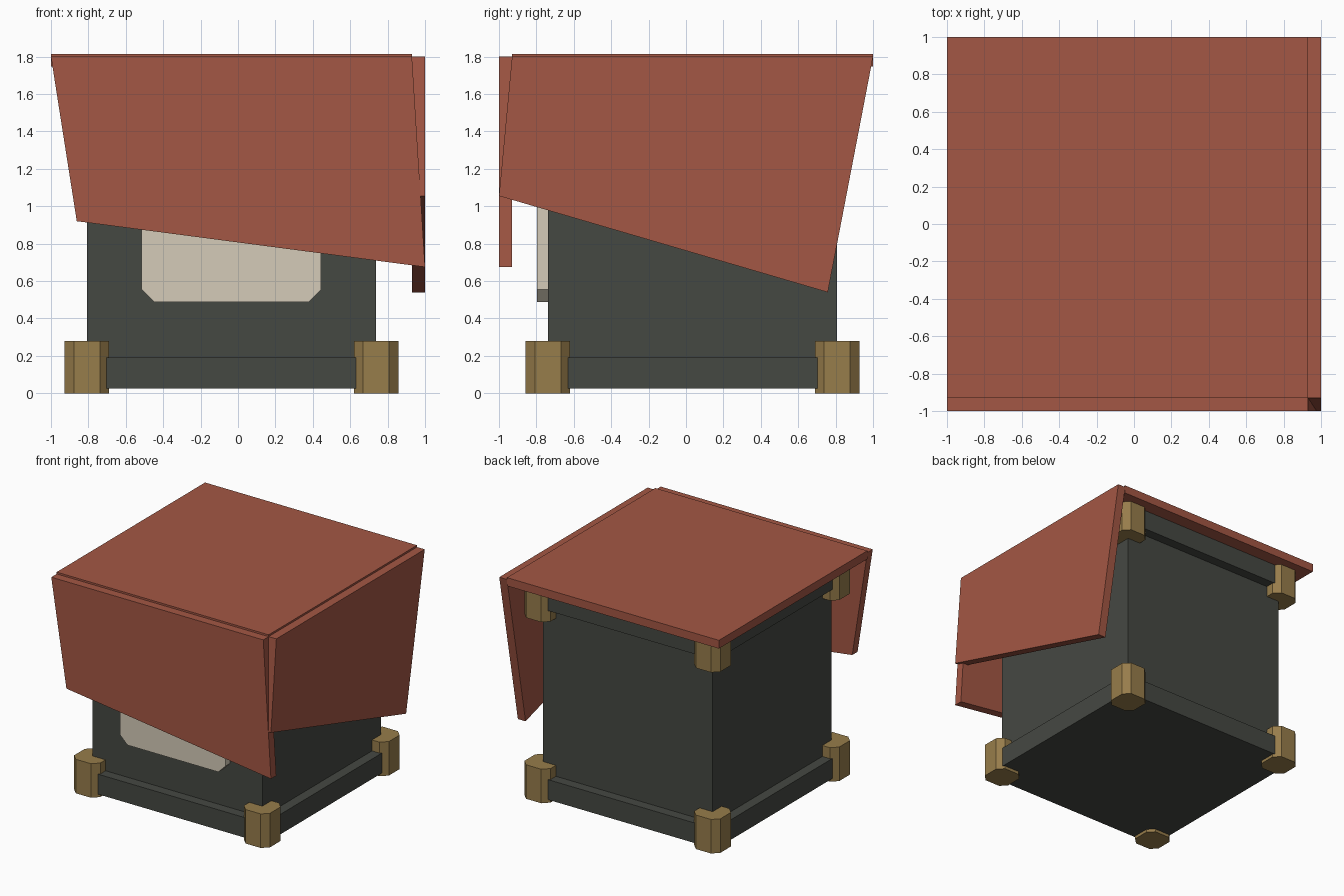
import bpy, bmesh
from mathutils import Vector

if "Cube" in bpy.data.objects:
    bpy.data.objects.remove(bpy.data.objects["Cube"])

CX, CY, H = -0.035, 0.035, 1.77      # crate centre and height


def material(name, rgb):
    m = bpy.data.materials.new(name)
    m.diffuse_color = (*rgb, 1)
    m.use_nodes = True
    m.node_tree.nodes["Principled BSDF"].inputs["Base Color"].default_value = m.diffuse_color
    return m


CLOTH = material("red_cloth", (0.37, 0.095, 0.058))
DARK = material("dark_panel", (0.06, 0.065, 0.055))
BRASS = material("brass", (0.31, 0.205, 0.07))
CREAM = material("cream", (0.66, 0.60, 0.48))


def prism(name, profile, axis, lo, hi, mat):
    """Extrude a 2D profile along an axis from lo to hi."""
    place = {"x": lambda a, b, d: (d, a, b),
             "y": lambda a, b, d: (a, d, b),
             "z": lambda a, b, d: (a, b, d)}[axis]
    bm = bmesh.new()
    face = bm.faces.new([bm.verts.new(place(a, b, lo)) for a, b in profile])
    new = bmesh.ops.extrude_face_region(bm, geom=[face])["geom"]
    shift = Vector(place(0, 0, hi - lo))
    bmesh.ops.translate(bm, vec=shift, verts=[g for g in new if isinstance(g, bmesh.types.BMVert)])
    bmesh.ops.recalc_face_normals(bm, faces=bm.faces)
    mesh = bpy.data.meshes.new(name)
    bm.to_mesh(mesh)
    bm.free()
    mesh.materials.append(mat)
    ob = bpy.data.objects.new(name, mesh)
    bpy.context.collection.objects.link(ob)
    return ob


def rect(cx, cy, hx, hy, cut=0.0):
    """Rectangle profile, with cut corners when cut > 0."""
    if not cut:
        return [(cx - hx, cy - hy), (cx + hx, cy - hy), (cx + hx, cy + hy), (cx - hx, cy + hy)]
    ix, iy = hx - cut, hy - cut
    pts = [(-ix, -hy), (ix, -hy), (hx, -iy), (hx, iy), (ix, hy), (-ix, hy), (-hx, iy), (-hx, -iy)]
    return [(cx + x, cy + y) for x, y in pts]


# Crate body with a wider rim at bottom and top
prism("crate_body", rect(CX, CY, 0.773, 0.773), "z", 0.1, H - 0.1, DARK)
prism("bottom_rim", rect(CX, CY, 0.855, 0.855), "z", 0.025, 0.19, DARK)
prism("top_rim", rect(CX, CY, 0.855, 0.855), "z", H - 0.19, H - 0.025, DARK)

# Eight corner caps
for level, z in (("bottom", 0), ("top", H - 0.28)):
    for sx, side in ((-1, "left"), (1, "right")):
        for sy, end in ((-1, "front"), (1, "back")):
            prism(f"{level}_{end}_{side}_corner_cap",
                  rect(CX + sx * 0.773, CY + sy * 0.773, 0.119, 0.119, 0.05),
                  "z", z, z + 0.28, BRASS)

# Front label plate
prism("front_plate", rect(CX, H / 2, 0.48, 0.397, 0.066), "y", -0.797, -0.7, CREAM)

# Draped cloth: top sheet and two slanted flaps
prism("cloth_top", rect(CX, CY, 0.965, 0.965), "z", 1.747, 1.815, CLOTH)
prism("cloth_front_flap", [(-1, 1.8), (0.93, 1.8), (1, 0.675), (-0.862, 0.92)],
      "y", -1, -0.93, CLOTH)
prism("cloth_right_flap", [(-0.93, 1.8), (1, 1.8), (0.758, 0.54), (-1, 1.055)],
      "x", 0.93, 1, CLOTH)
